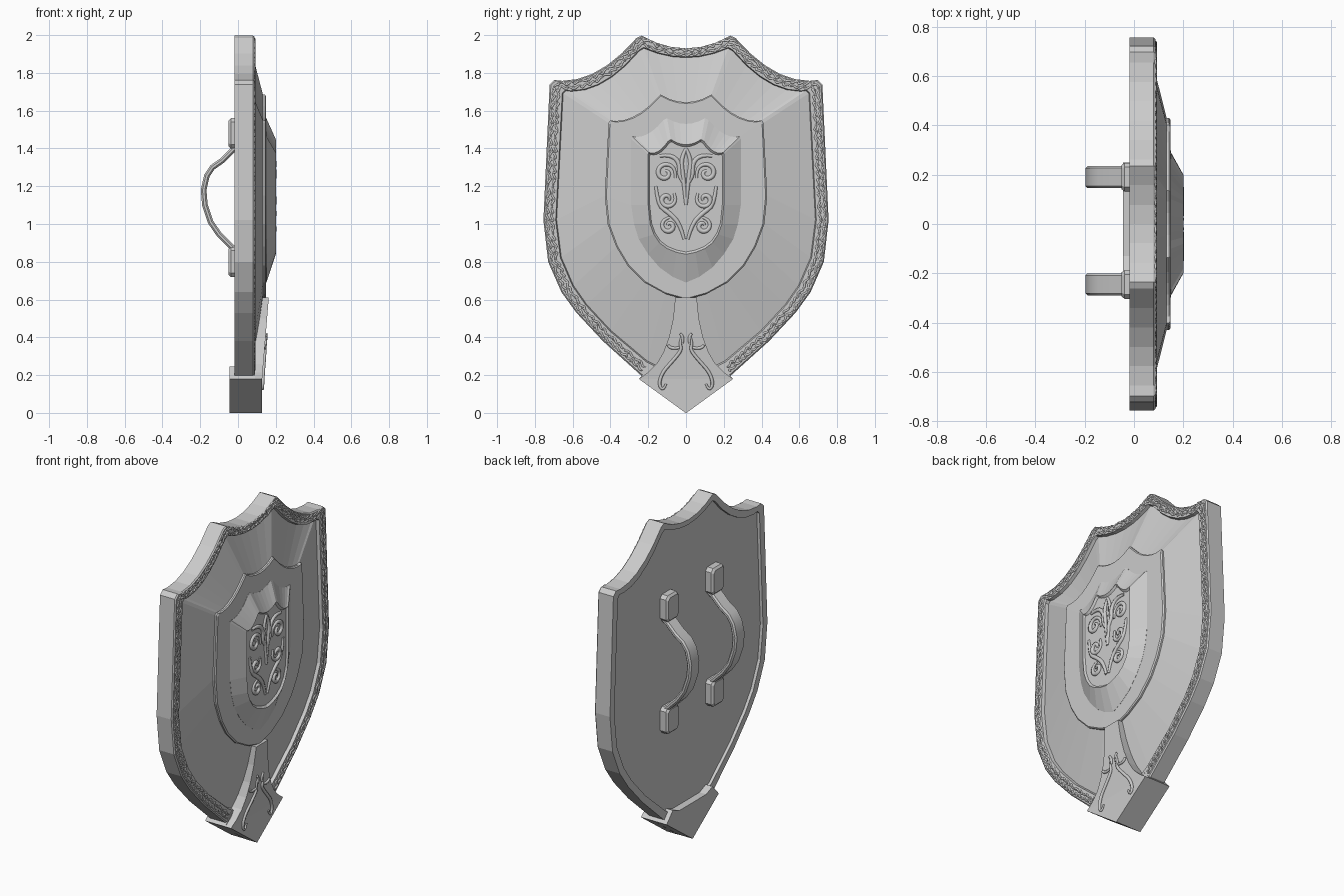
import bpy, bmesh, math, random
from mathutils import Vector

if "Cube" in bpy.data.objects:
    bpy.data.objects.remove(bpy.data.objects["Cube"])

random.seed(4)
steel = bpy.data.materials.new("steel_grey")
steel.diffuse_color = (0.6, 0.6, 0.6, 1)
steel.use_nodes = True
steel.node_tree.nodes["Principled BSDF"].inputs["Base Color"].default_value = steel.diffuse_color


def make(name, verts, faces, smooth=False):
    me = bpy.data.meshes.new(name)
    me.from_pydata(verts, [], faces)
    bm = bmesh.new()
    bm.from_mesh(me)
    bmesh.ops.recalc_face_normals(bm, faces=bm.faces)
    bm.to_mesh(me)
    bm.free()
    me.materials.append(steel)
    ob = bpy.data.objects.new(name, me)
    bpy.context.collection.objects.link(ob)
    if smooth:
        bpy.ops.object.select_all(action='DESELECT')
        ob.select_set(True)
        bpy.context.view_layer.objects.active = ob
        bpy.ops.object.shade_smooth_by_angle(angle=math.radians(40))
    return ob


def loft(name, rings, smooth=False):
    """Join closed rings of points in order and cap both ends."""
    n = len(rings[0])
    verts = [p for r in rings for p in r]
    faces = [(k * n + i, k * n + (i + 1) % n, (k + 1) * n + (i + 1) % n, (k + 1) * n + i)
             for k in range(len(rings) - 1) for i in range(n)]
    faces += [tuple(range(n)), tuple(range(len(verts) - n, len(verts)))]
    return make(name, verts, faces, smooth)


def outline(top, tip1, tip2, cor1, cor2, sides, bottom):
    """Shield outline (y, z): scooped top, tips, shoulders, curved sides, point."""
    half = [(0, top)]
    for t in (0.33, 0.67, 1):
        half.append((tip1[0] * t, top + (tip1[1] - top) * t * t))
    for s in (0, 0.2, 0.4, 0.6, 0.8, 1):
        half.append((tip2[0] + (cor1[0] - tip2[0]) * s,
                     cor1[1] + (tip2[1] - cor1[1]) * (1 - s) ** 2))
    half += [((cor1[0] + cor2[0]) / 2 + 0.008, max(cor1[1], cor2[1]) + 0.004), cor2]
    half += sides + [(0, bottom)]
    return half + [(-y, z) for y, z in half[-2:0:-1]]


def at(ring, x):
    return [(x, y, z) for y, z in ring]


def mix(a, b, t):
    return [(p[0] + (q[0] - p[0]) * t, p[1] + (q[1] - p[1]) * t) for p, q in zip(a, b)]


outer = outline(1.93, (.235, 1.997), (.262, 1.985), (.655, 1.758), (.722, 1.738),
                [(.755, 1.02), (.73, .8), (.66, .64), (.58, .53), (.44, .38), (.24, .2)], .08)
inner = outline(1.885, (.225, 1.935), (.25, 1.92), (.61, 1.705), (.655, 1.695),
                [(.69, 1.02), (.665, .82), (.60, .67), (.53, .57), (.40, .43), (.21, .27)], .16)
plate = outline(1.645, (.135, 1.685), (.15, 1.67), (.375, 1.545), (.41, 1.535),
                [(.43, 1.15), (.415, 1.0), (.37, .88), (.31, .78), (.22, .69), (.11, .63)], .60)
boss = outline(1.53, (.1, 1.56), (.12, 1.55), (.265, 1.46), (.29, 1.45),
               [(.29, 1.1), (.275, 1.0), (.25, .92), (.2, .84), (.14, .77), (.07, .72)], .69)
crest = outline(1.42, (.08, 1.448), (.095, 1.438), (.18, 1.375), (.2, 1.37),
                [(.2, 1.1), (.19, 1.0), (.17, .945), (.14, .9), (.1, .87), (.05, .85)], .84)

# Body with recessed back, raised rim and sloping field
back_in = mix(outer, inner, 0.65)
loft("shield_body", [at(back_in, 0), at(back_in, -.018), at(outer, -.018), at(outer, .08),
                     at(mix(outer, inner, .1), .087), at(inner, .087),
                     at(mix(inner, plate, .02), .068), at(plate, .132)])
# Middle plate and the faceted boss with its sunken crest panel
loft("middle_plate", [at(plate, .12), at(plate, .142), at(mix(plate, boss, .06), .148),
                      at(boss, .149)])
loft("central_boss", [at(boss, .14), at(boss, .15), at(crest, .2),
                      at(mix(crest, [(0, 1.14)] * len(crest), .04), .189)])


# Bottom point: block wrapped round the rim and a flared strip up the front
def strip_x(z):
    return .128 + .034 * max(0, (z - .18) / .42)


hb = [(0, 0), (.25, .18), (.19, .245), (.13, .22), (0, .22)]
ring = hb + [(-y, z) for y, z in hb[3:0:-1]]
loft("point_block", [at(ring, -.045), at(ring, .09)])
rows = [(.002, 0), (.25, .18), (.2, .215), (.155, .26), (.12, .32), (.09, .4), (.068, .5), (.057, .61)]
loft("point_strip", [[(.05, -w, z), (.05, w, z), (strip_x(z), w, z), (strip_x(z), -w, z)]
                     for w, z in rows])


def scrolls(name, paths, depth, res=2):
    """Raised scrollwork: tapered round strands, one per path of 3D points."""
    cu = bpy.data.curves.new(name, 'CURVE')
    cu.dimensions = '3D'
    cu.bevel_depth, cu.bevel_resolution, cu.resolution_u = depth, 1, res
    cu.use_fill_caps = True
    for path in paths:
        sp = cu.splines.new('NURBS')
        sp.points.add(len(path) - 1)
        for i, (p, v) in enumerate(zip(sp.points, path)):
            p.co = (*v, 1)
            p.radius = 0.45 + 0.55 * math.sin(math.pi * (i + .5) / len(path))
        sp.use_endpoint_u = True
        sp.order_u = 3
    ob = bpy.data.objects.new(name, cu)
    bpy.context.collection.objects.link(ob)
    cu.materials.append(steel)
    bpy.ops.object.select_all(action='DESELECT')
    ob.select_set(True)
    bpy.context.view_layer.objects.active = ob
    bpy.ops.object.convert(target='MESH')


def mirrored(paths):
    return paths + [[(x, -y, z) for x, y, z in p] for p in paths]


# Scrolls on the bottom point
swirl = [[(.02, .41), (.035, .37), (.02, .335), (.075, .27), (.125, .215), (.145, .15),
          (.12, .115), (.105, .155)], [(.095, .36), (.085, .335), (.035, .345)],
         [(.03, .42), (.012, .40), (.02, .37)]]
scrolls("point_scrolls", mirrored([[(strip_x(z) + .002, y, z) for y, z in p] for p in swirl]), .01, 4)


# Crest relief: spirals, leaves and a stem
def spiral(cy, cz, r, a0, turns):
    n = 12
    return [(.189, cy + r * (1 - .8 * i / n) * math.cos(a0 + turns * math.tau * i / n),
             cz + r * (1 - .8 * i / n) * math.sin(a0 + turns * math.tau * i / n)) for i in range(n + 1)]


relief = [spiral(.11, 1.27, .06, 3.6, -1.3), spiral(.1, 1.13, .05, 2.4, 1.2),
          spiral(.09, .99, .045, 1.6, -1.2),
          [(.189, y, z) for y, z in ((.01, .92), (.03, 1.0), (.09, 1.06), (.15, 1.1), (.16, 1.2))],
          [(.189, y, z) for y, z in ((.0, 1.2), (.04, 1.25), (.03, 1.32), (.08, 1.37), (.14, 1.36))],
          [(.189, y, z) for y, z in ((.0, 1.4), (.03, 1.34), (.015, 1.26), (.0, 1.1))]]
scrolls("crest_relief", mirrored(relief), .014, 3)

# Rim ornament: small random scrolls all along the front rim
paths = []
mid = mix(outer, inner, .52)
for i, p in enumerate(mid):
    a, b = Vector(p), Vector(mid[(i + 1) % len(mid)])
    if min(a.y, b.y) < .2:
        continue
    d = (b - a).normalized()
    nrm = Vector((-d.y, d.x))
    count = max(1, round((b - a).length / .036))
    for k in range(count):
        c = a.lerp(b, (k + .5) / count)
        for side in (-1, 1):
            f = random.choice((-1, 1))
            w = random.uniform(.7, 1.1)
            pts = [(-.024, 0), (-.012, .011), (.004, .002), (.018, -.009), (.025, .003), (.014, .008)]
            path = []
            for u, v in pts:
                q = c + d * (u * w * f) + nrm * (side * .012 + v * w * random.choice((.7, 1)))
                path.append((.087, q.x, q.y))
            paths.append(path)
scrolls("rim_ornament", paths, .0062, 2)

# Two arm grips on the back, each with two mounting pads
grip = [(0, 1.41), (-.03, 1.39), (-.085, 1.335), (-.135, 1.30), (-.165, 1.255), (-.182, 1.18),
        (-.175, 1.10), (-.145, 1.01), (-.10, .945), (-.03, .875), (0, .85)]
for tag, y0 in (("left", -.245), ("right", .19)):
    rings = []
    for i, g in enumerate(grip):
        t = (Vector(grip[min(i + 1, len(grip) - 1)]) - Vector(grip[max(i - 1, 0)])).normalized()
        m = Vector((t.y, -t.x))
        sec = [(-.045, -.006), (-.036, -.015), (.036, -.015), (.045, -.006),
               (.045, .006), (.036, .015), (-.036, .015), (-.045, .006)]
        rings.append([(g[0] + m.x * h, y0 + w, g[1] + m.y * h) for w, h in sec])
    loft(tag + "_grip", rings, True)
    for pos, z0, z1 in (("upper", 1.4, 1.56), ("lower", .72, .88)):
        pad = [(y0 - .058, z0 + .02), (y0 - .04, z0), (y0 + .04, z0), (y0 + .058, z0 + .02),
               (y0 + .058, z1 - .02), (y0 + .04, z1), (y0 - .04, z1), (y0 - .058, z1 - .02)]
        small = mix(pad, [(y0, (z0 + z1) / 2)] * 8, .15)
        loft(f"{tag}_{pos}_pad", [at(pad, .01), at(pad, -.038), at(small, -.05)])
